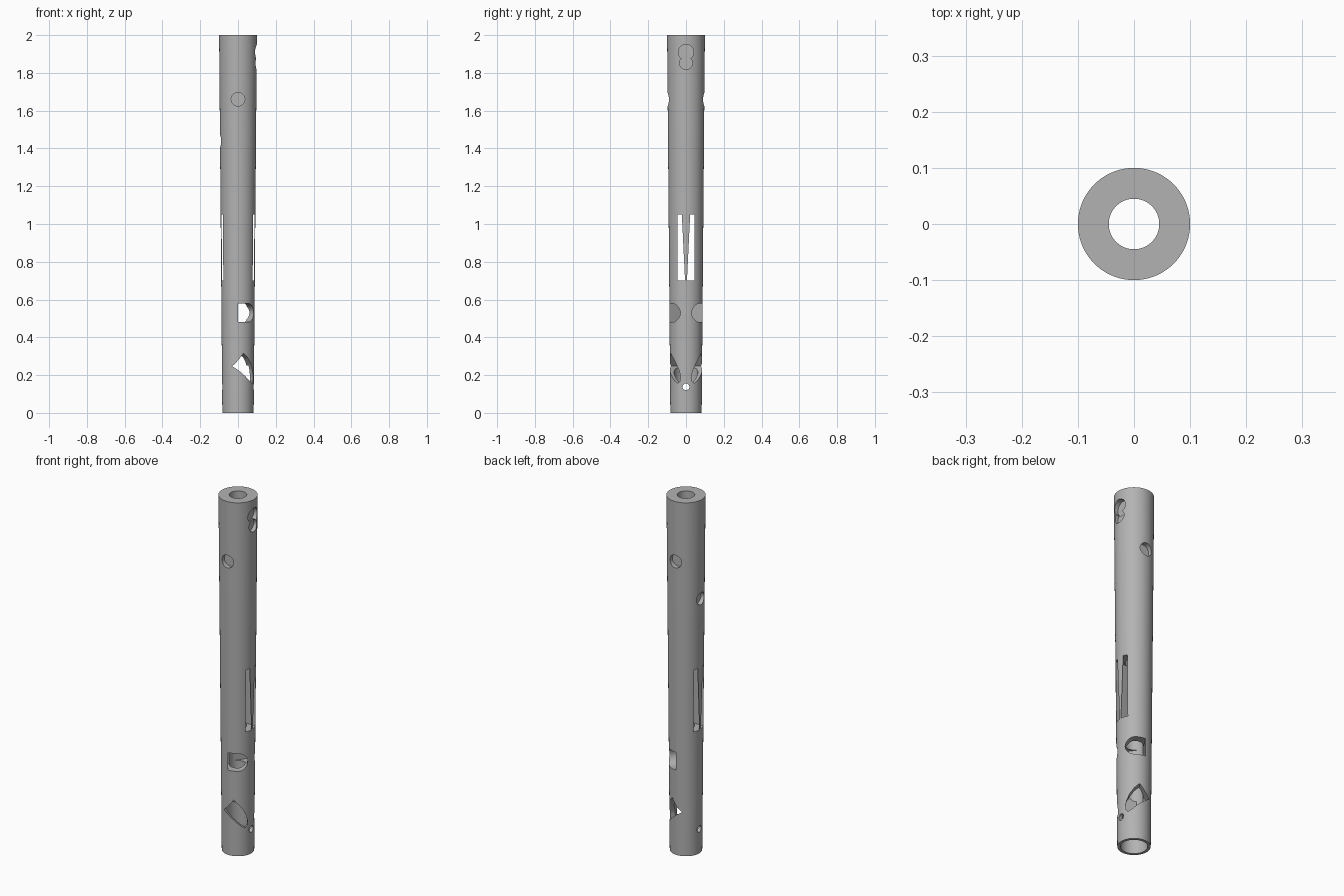
import bpy, bmesh, math
from math import sin, cos, pi, radians, sqrt

cube = bpy.data.objects.get("Cube")
if cube:
    bpy.data.objects.remove(cube, do_unlink=True)

grey = bpy.data.materials.new("plain grey")
grey.use_nodes = True
GREY = (0.45, 0.45, 0.45, 1)
grey.diffuse_color = GREY
grey.node_tree.nodes["Principled BSDF"].inputs["Base Color"].default_value = GREY

R_BASE, R_TOP, HEIGHT = 0.083, 0.1, 2.0
SLOT_LOW, SLOT_HIGH, SLOT_HALF = 0.70, 1.05, 0.044


def outer_radius(z):
    return R_BASE + (R_TOP - R_BASE) * z / HEIGHT


def make_object(name, bm):
    bmesh.ops.recalc_face_normals(bm, faces=bm.faces)
    mesh = bpy.data.meshes.new(name)
    bm.to_mesh(mesh)
    bm.free()
    obj = bpy.data.objects.new(name, mesh)
    bpy.context.collection.objects.link(obj)
    mesh.materials.append(grey)
    return obj


def lathe(name, profile, sides=96):
    """Closed ring section (radius, z) swept around the z axis."""
    bm = bmesh.new()
    rings = [[bm.verts.new((r * cos(2 * pi * i / sides), r * sin(2 * pi * i / sides), z))
              for i in range(sides)] for r, z in profile]
    for a, b in zip(rings, rings[1:] + rings[:1]):
        for i in range(sides):
            j = (i + 1) % sides
            bm.faces.new((a[i], a[j], b[j], b[i]))
    return make_object(name, bm)


def prism(name, outline, azimuth, near, far, mirror=1):
    """Outline (sideways, z) extruded radially; azimuth 0 is front, 90 is +x."""
    a = radians(azimuth)
    bm = bmesh.new()
    ends = [[bm.verts.new((u * cos(a) + d * sin(a), mirror * (u * sin(a) - d * cos(a)), z))
             for u, z in outline] for d in (near, far)]
    bm.faces.new(ends[0])
    bm.faces.new(ends[1])
    n = len(outline)
    for i in range(n):
        j = (i + 1) % n
        bm.faces.new((ends[0][i], ends[0][j], ends[1][j], ends[1][i]))
    return make_object(name, bm)


def circle(z, r, start=0, sweep=360, steps=40):
    count = steps if sweep == 360 else steps + 1
    return [(r * cos(radians(start + sweep * i / steps)),
             z + r * sin(radians(start + sweep * i / steps))) for i in range(count)]


def cut(target, cutter):
    mod = target.modifiers.new("cut", 'BOOLEAN')
    mod.operation, mod.solver, mod.object = 'DIFFERENCE', 'EXACT', cutter
    bpy.context.view_layer.objects.active = target
    bpy.ops.object.modifier_apply(modifier=mod.name)
    bpy.data.objects.remove(cutter, do_unlink=True)


# Tapered tube with a wider socket at the foot
tube = lathe("tube", [(R_BASE, 0), (R_TOP, HEIGHT), (0.045, HEIGHT),
                      (0.045, 0.25), (0.062, 0.25), (0.068, 0)])

# Shallow round recesses: azimuth, height, radius, floor distance from axis
for azimuth, z, r, floor in ((0, 1.66, 0.036, 0.07), (180, 1.66, 0.036, 0.07),
                             (90, 1.91, 0.041, 0.07), (90, 1.852, 0.034, 0.075),
                             (-90, 1.44, 0.034, 0.07)):
    cut(tube, prism("recess_cutter", circle(z, r), azimuth, floor, 0.2))

# Small cross hole near the foot
cut(tube, prism("cross_hole_cutter", circle(0.138, 0.018), 90, -0.2, 0.2))

# Half-round and leaf-shaped windows, mirrored front to back
half_round = [(-0.05, 0.58), (-0.05, 0.48)] + circle(0.53, 0.05, -90, 180, 20)
leaf = [(-0.071, 0.247), (-0.022, 0.316), (0.005, 0.29), (0.027, 0.258),
        (0.042, 0.225), (0.048, 0.195), (0.046, 0.168), (0.036, 0.156), (0.015, 0.17)]
for mirror in (1, -1):
    for shape in (half_round, leaf):
        cut(tube, prism("window_cutter", shape, 35, 0, 0.2, mirror))

# Long opening straight through the sides
opening = [(-SLOT_HALF, SLOT_LOW), (SLOT_HALF, SLOT_LOW),
           (SLOT_HALF, SLOT_HIGH), (-SLOT_HALF, SLOT_HIGH)]
cut(tube, prism("opening_cutter", opening, 90, -0.2, 0.2))


# Thin tapered tongue in each side opening
def tongue(name, side, columns=8):
    bm = bmesh.new()
    layers = []
    for thickness in (0, 0.003):
        rows = []
        for z, half in ((SLOT_LOW, 0.005), (SLOT_HIGH, 0.022)):
            r = outer_radius(z) - thickness
            ys = [half * (2 * i / columns - 1) for i in range(columns + 1)]
            rows.append([bm.verts.new((side * sqrt(r * r - y * y), y, z)) for y in ys])
        layers.append(rows)
    for low, high in layers:
        for i in range(columns):
            bm.faces.new((low[i], low[i + 1], high[i + 1], high[i]))
    (lo, hi), (li, hj) = layers
    for i in range(columns):
        bm.faces.new((lo[i], lo[i + 1], li[i + 1], li[i]))
        bm.faces.new((hi[i], hi[i + 1], hj[i + 1], hj[i]))
    for i in (0, columns):
        bm.faces.new((lo[i], hi[i], hj[i], li[i]))
    return make_object(name, bm)


parts = [tube, tongue("left_tongue", 1), tongue("right_tongue", -1)]

# Smooth walls with crisp rims
bpy.ops.object.select_all(action='DESELECT')
for obj in parts:
    obj.select_set(True)
bpy.context.view_layer.objects.active = tube
bpy.ops.object.shade_smooth_by_angle(angle=radians(30))
